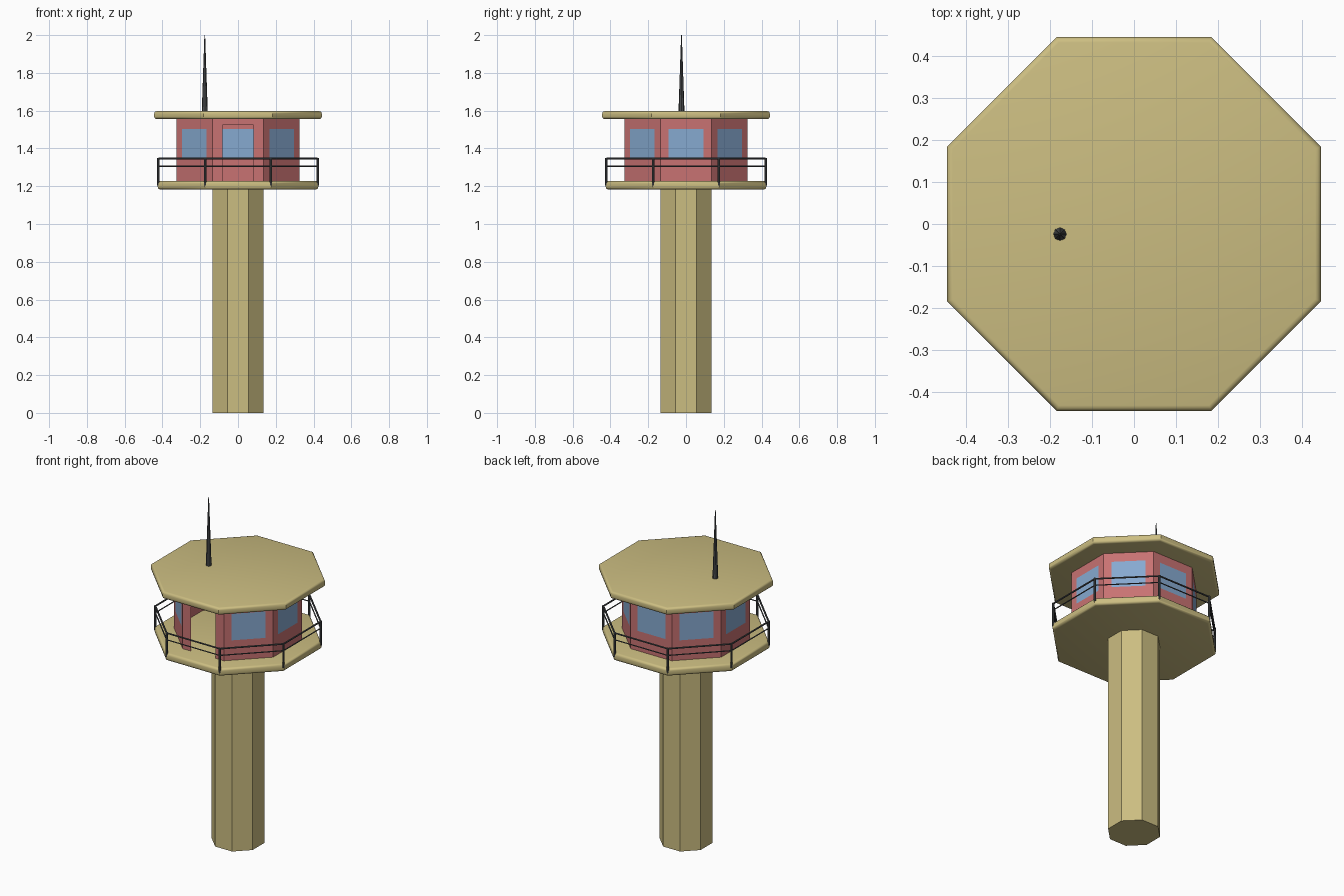
import bpy, bmesh, math
from mathutils import Vector, Matrix

if "Cube" in bpy.data.objects:
    bpy.data.objects.remove(bpy.data.objects["Cube"])

T = math.tan(math.pi / 8)          # half side of an octagon / apothem


def material(name, r, g, b):
    m = bpy.data.materials.new(name)
    m.diffuse_color = (r, g, b, 1)
    m.use_nodes = True
    m.node_tree.nodes["Principled BSDF"].inputs["Base Color"].default_value = m.diffuse_color
    return m


SAND = material("sand", 0.60, 0.51, 0.22)
RED = material("red", 0.58, 0.17, 0.17)
GLASS = material("glass", 0.24, 0.40, 0.63)
DARK = material("dark_metal", 0.07, 0.075, 0.08)


def finish(bm, name, *mats):
    me = bpy.data.meshes.new(name)
    bm.to_mesh(me)
    bm.free()
    ob = bpy.data.objects.new(name, me)
    bpy.context.collection.objects.link(ob)
    for m in mats:
        me.materials.append(m)
    return ob


def octagon(apothem, z):
    r = apothem / math.cos(math.pi / 8)
    return [Vector((r * math.cos(a), r * math.sin(a), z))
            for a in (math.pi / 8 + i * math.pi / 4 for i in range(8))]


def slab(name, apothem, z0, z1, bevel=0):
    """Octagonal prism, optionally with rounded top and bottom rims."""
    bm = bmesh.new()
    low = [bm.verts.new(p) for p in octagon(apothem, z0)]
    high = [bm.verts.new(p) for p in octagon(apothem, z1)]
    bm.faces.new(low[::-1])
    bm.faces.new(high)
    for i in range(8):
        j = (i + 1) % 8
        bm.faces.new((low[i], low[j], high[j], high[i]))
    if bevel:
        rim = [e for e in bm.edges if abs(e.verts[0].co.z - e.verts[1].co.z) < 1e-5]
        bmesh.ops.bevel(bm, geom=rim, offset=bevel, segments=3, profile=0.5,
                        affect='EDGES')
    ob = finish(bm, name, SAND)
    if bevel:
        bpy.context.view_layer.objects.active = ob
        ob.select_set(True)
        bpy.ops.object.shade_smooth_by_angle(angle=math.radians(35))
        ob.select_set(False)


def rod(bm, a, b, r1, r2, sides=8):
    d = b - a
    mat = Matrix.Translation((a + b) / 2) @ d.to_track_quat('Z', 'Y').to_matrix().to_4x4()
    bmesh.ops.create_cone(bm, cap_ends=True, segments=sides, radius1=r1,
                          radius2=r2, depth=d.length, matrix=mat)


# Column, balcony deck and roof
slab("column", 0.135, 0, 1.19)
slab("balcony_deck", 0.425, 1.183, 1.227, 0.013)
slab("roof", 0.444, 1.555, 1.597, 0.013)

# Cabin walls: a 3 x 3 panel per side, window in the middle, doorway at the front
bm = bmesh.new()
AP = 0.326
for k in range(8):
    door = k == 0
    w = 0.082 if door else 0.092
    xs = (-AP * T, -w, w, AP * T)
    zs = (1.225, 1.345, 1.524 if door else 1.502, 1.557)
    turn = Matrix.Rotation(k * math.pi / 4, 3, 'Z')
    grid = [[bm.verts.new(turn @ Vector((x, -AP, z))) for x in xs] for z in zs]
    for r in range(3):
        for c in range(3):
            if door and c == 1 and r < 2:
                continue
            f = bm.faces.new((grid[r][c], grid[r][c + 1],
                              grid[r + 1][c + 1], grid[r + 1][c]))
            f.material_index = int(r == 1 and c == 1)
finish(bm, "cabin_walls", RED, GLASS)

# Railing: corner posts and two rails all round
bm = bmesh.new()
RA = 0.421
for p in octagon(RA, 0):
    rod(bm, p + Vector((0, 0, 1.205)), p + Vector((0, 0, 1.35)), 0.0065, 0.0065)
for z, r in ((1.346, 0.005), (1.306, 0.0035)):
    ring = octagon(RA, z)
    for i in range(8):
        rod(bm, ring[i], ring[(i + 1) % 8], r, r, 6)
finish(bm, "railing", DARK)

# Antenna
bm = bmesh.new()
rod(bm, Vector((-0.176, -0.024, 1.59)), Vector((-0.176, -0.024, 2.0)), 0.016, 0.002)
finish(bm, "antenna", DARK)
